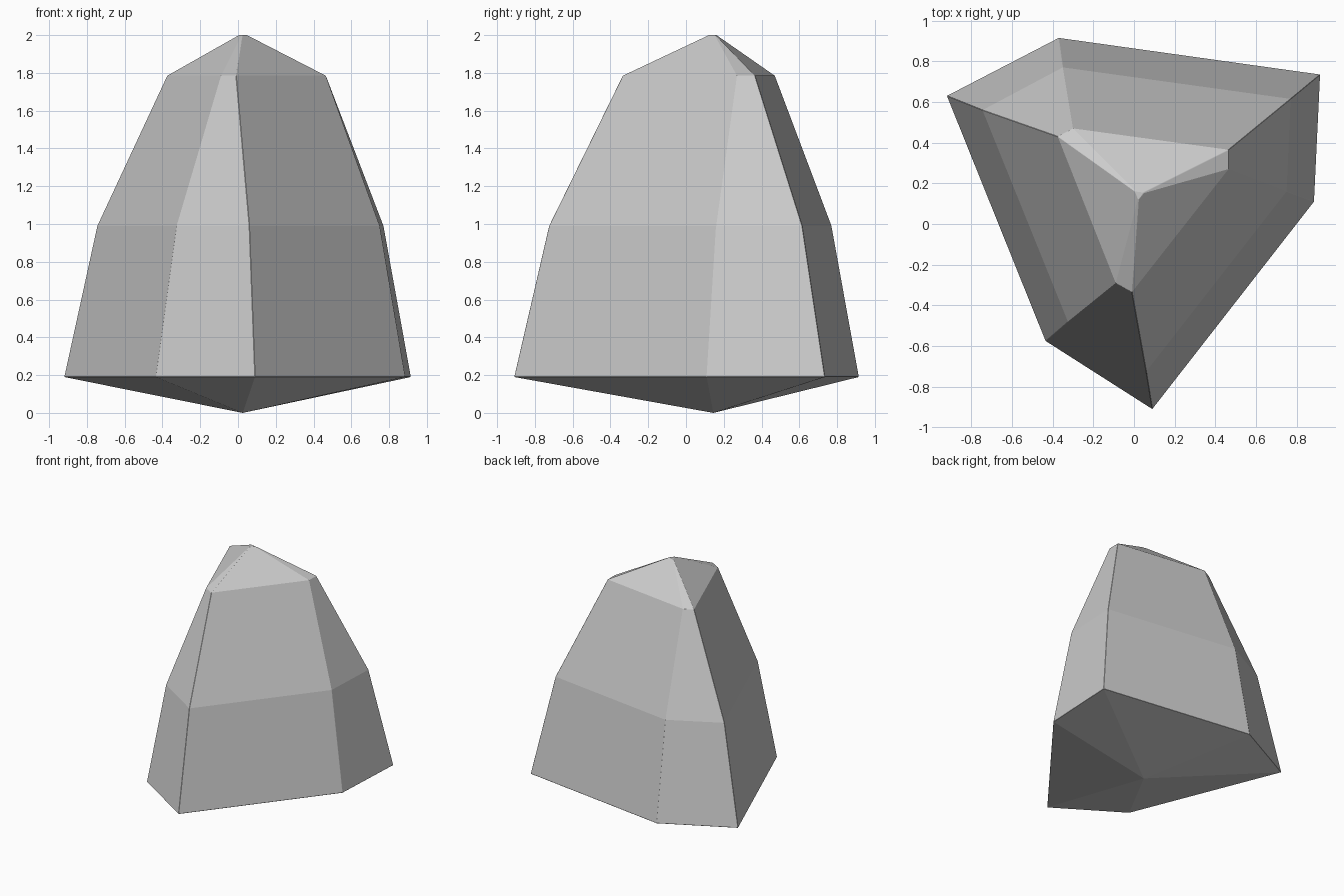
import bpy, bmesh

if "Cube" in bpy.data.objects:
    bpy.data.objects.remove(bpy.data.objects["Cube"])

# Cross-sections of the boulder, bottom to top: height and six corners
rings = [
    (0.19, [(-0.92, 0.63), (-0.37, 0.915), (0.915, 0.735), (0.885, 0.11), (0.09, -0.91), (-0.435, -0.575)]),
    (0.99, [(-0.745, 0.56), (-0.35, 0.77), (0.77, 0.615), (0.75, 0.16), (0.06, -0.725), (-0.325, -0.48)]),
    (1.785, [(-0.375, 0.43), (-0.30, 0.47), (0.465, 0.365), (0.465, 0.27), (-0.01, -0.335), (-0.09, -0.29)]),
]
cx, cy = 0.025, 0.145

# Small flat tip: the top section shrunk towards the centre
tip = [(cx + (x - cx) * 0.05, cy + (y - cy) * 0.05) for x, y in rings[-1][1]]
rings.append((2.0, tip))

bm = bmesh.new()
loops = [[bm.verts.new((x, y, z)) for x, y in pts] for z, pts in rings]

# Side facets between neighbouring sections
for low, high in zip(loops, loops[1:]):
    for i in range(6):
        j = (i + 1) % 6
        bm.faces.new((low[i], low[j], high[j], high[i]))
bm.faces.new(loops[-1])

# Shallow pointed underside
base = bm.verts.new((cx, cy, 0))
for i in range(6):
    bm.faces.new((loops[0][i], base, loops[0][(i + 1) % 6]))

bmesh.ops.recalc_face_normals(bm, faces=bm.faces)
mesh = bpy.data.meshes.new("boulder")
bm.to_mesh(mesh)
bm.free()
boulder = bpy.data.objects.new("boulder", mesh)
bpy.context.collection.objects.link(boulder)

# Slightly worn sharp edges
bevel = boulder.modifiers.new("worn_edges", 'BEVEL')
bevel.width = 0.006
bevel.segments = 1
bevel.limit_method = 'ANGLE'
bevel.angle_limit = 0.6
